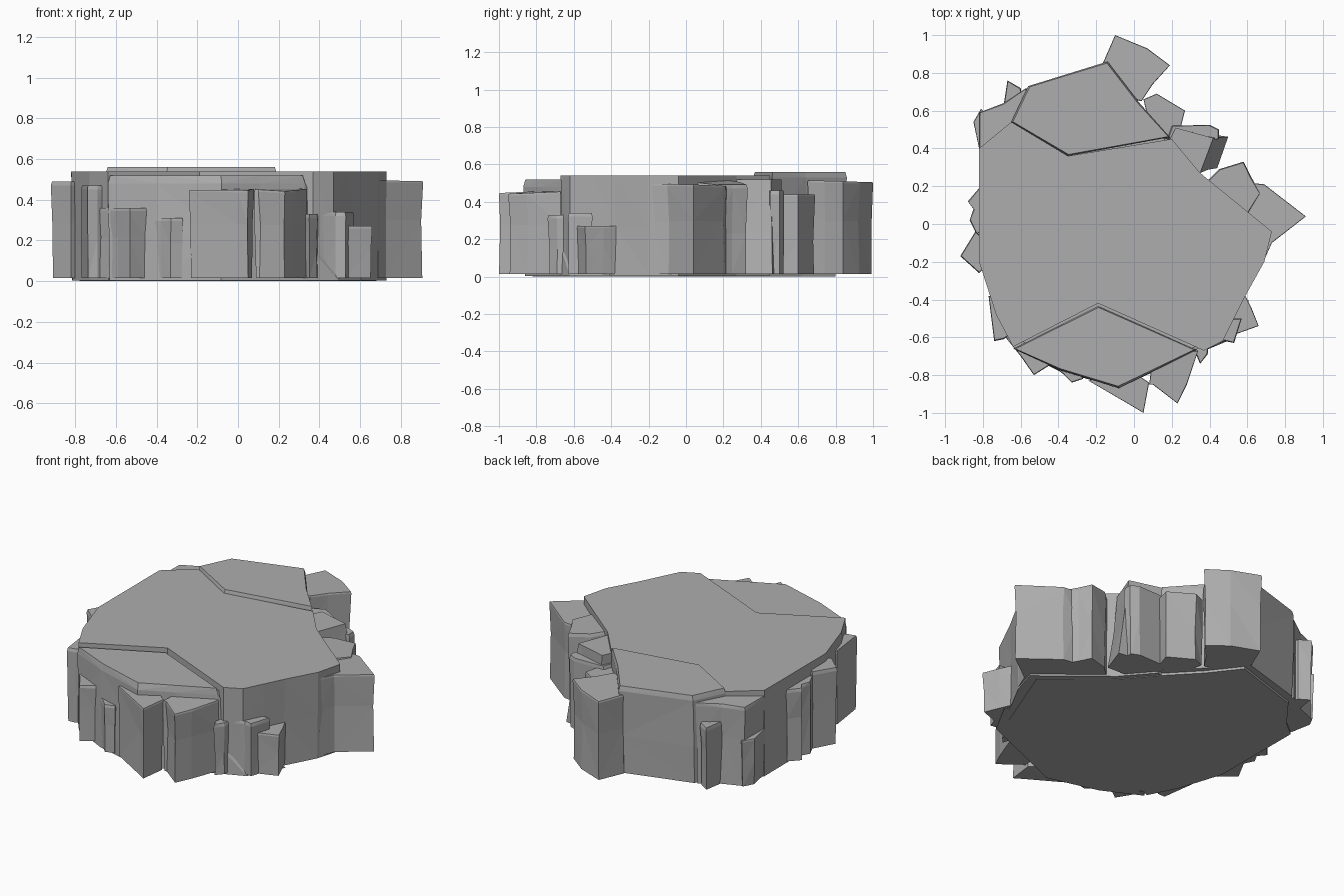
import bpy, bmesh, random
from mathutils import Vector

random.seed(4)
if "Cube" in bpy.data.objects:
    bpy.data.objects.remove(bpy.data.objects["Cube"], do_unlink=True)

stone = bpy.data.materials.new("grey_stone")
stone.use_nodes = True
grey = (0.42, 0.42, 0.42, 1)
stone.diffuse_color = grey
stone.node_tree.nodes["Principled BSDF"].inputs["Base Color"].default_value = grey


def stone_block(name, outline, top, foot=None, base=0.015, bevel=0.0, rough=0.012, tilt=(0, 0)):
    """Faceted prism: foot ring, rough middle ring, shoulder ring and flat top."""
    foot = foot or outline
    middle = Vector((sum(p[0] for p in outline), sum(p[1] for p in outline))) / len(outline)
    bm = bmesh.new()

    def ring(points, height, jitter=0.0, shrink=0.0, lean=(0, 0)):
        verts = []
        for p in points:
            p = Vector(p)
            inward = middle - p
            p += inward.normalized() * (shrink + random.uniform(0, jitter))
            rise = (p.x - middle.x) * lean[0] + (p.y - middle.y) * lean[1]
            verts.append(bm.verts.new((p.x, p.y, height + rise)))
        return verts

    halfway = [Vector(a).lerp(Vector(b), 0.5) for a, b in zip(outline, foot)]
    rings = [ring(foot, base, rough),
             ring(halfway, (base + top) * random.uniform(0.4, 0.6), rough)]
    if bevel:
        rings.append(ring(outline, top - bevel, 0, 0, tilt))
    rings.append(ring(outline, top, 0, bevel * 0.3, tilt))
    count = len(outline)
    for low, high in zip(rings, rings[1:]):
        for i in range(count):
            j = (i + 1) % count
            bm.faces.new((low[i], low[j], high[j], high[i]))
    bm.faces.new(rings[0][::-1])
    bm.faces.new(rings[-1])
    bmesh.ops.triangulate(bm, faces=bm.faces[:])
    bmesh.ops.recalc_face_normals(bm, faces=bm.faces[:])
    mesh = bpy.data.meshes.new(name)
    bm.to_mesh(mesh)
    bm.free()
    mesh.materials.append(stone)
    obj = bpy.data.objects.new(name, mesh)
    bpy.context.collection.objects.link(obj)
    return obj


# Solid heart that closes the cracks between the slabs
stone_block("inner_core",
            [(-.78, .4), (-.78, -.2), (-.6, -.62), (-.08, -.82), (.35, -.64), (.5, -.5),
             (.68, -.04), (.33, .25), (.18, .43), (0, .62), (-.14, .8), (-.58, .66)],
            .5, base=0.0, rough=0)

# Large middle slab, open at the front and back for the two wedges
stone_block("middle_slab",
            [(-.82, .4), (-.82, -.2), (-.73, -.48), (-.64, -.65), (-.19, -.42), (.37, -.67),
             (.47, -.62), (.53, -.5), (.59, -.38), (.69, -.2), (.73, -.04), (.35, .27),
             (.2, .45), (-.35, .36), (-.65, .54)],
            .54, base=0.004, rough=.008)

# Front wedge, spreading to the right at its foot under a slanting crack
stone_block("front_wedge",
            [(-.64, -.66), (-.19, -.43), (.33, -.665), (.12, -.77), (-.08, -.87), (-.4, -.77)],
            .52, base=0.004, bevel=.04,
            foot=[(-.64, -.66), (0, -.4), (.62, -.4), (.5, -.62), (-.08, -.87), (-.4, -.78)])

# Back wedge, raised a little over the rest
stone_block("back_wedge",
            [(-.65, .54), (-.35, .36), (.19, .46), (.03, .64), (-.14, .86), (-.56, .73)],
            .56, bevel=.03,
            foot=[(-.66, .55), (-.3, .4), (.2, .45), (.02, .65), (-.14, .84), (-.57, .72)])

# Front stones
stone_block("front_stone_wide", [(-.24, -.83), (0, -.97), (.05, -1), (.08, -.84), (-.05, -.75)],
            .45, bevel=.01, tilt=(.02, .04))
stone_block("front_stone_right", [(.08, -.85), (.1, -.85), (.23, -.95), (.28, -.85), (.34, -.67), (.1, -.7)],
            .45, bevel=.01, tilt=(-.02, .05))
stone_block("front_stone_left", [(-.68, -.6), (-.6, -.7), (-.53, -.8), (-.45, -.75), (-.4, -.65)],
            .36, bevel=.015)
stone_block("front_stone_small", [(-.45, -.74), (-.38, -.79), (-.33, -.84), (-.27, -.82), (-.28, -.7)],
            .31, bevel=.015)
stone_block("corner_stone_thin", [(.32, -.67), (.35, -.74), (.39, -.69), (.4, -.6)], .33, bevel=.02)
stone_block("corner_stone_middle", [(.4, -.65), (.48, -.62), (.53, -.63), (.57, -.5), (.45, -.5)],
            .34, bevel=.02)
stone_block("corner_stone_low", [(.52, -.59), (.66, -.54), (.62, -.44), (.58, -.36), (.48, -.45)],
            .27, bevel=.01)

# Right hand stones
stone_block("side_stone_point", [(.69, -.19), (.73, -.1), (.91, .04), (.69, .21), (.6, .22), (.5, .05)],
            .49, bevel=.01, tilt=(.01, -.03))
stone_block("side_stone_back", [(.6, .05), (.67, .16), (.62, .25), (.58, .33), (.45, .29), (.36, .2)],
            .5, bevel=.02, tilt=(-.1, -.05))

# Back right stones
stone_block("back_stone_sloped", [(.19, .45), (.22, .51), (.42, .455), (.35, .27), (.2, .3)], .52,
            foot=[(.19, .46), (.24, .51), (.51, .465), (.45, .29), (.2, .3)])
stone_block("back_stone_ledge", [(.18, .46), (.2, .52), (.4, .525), (.45, .5), (.45, .45), (.2, .4)],
            .46, bevel=.02)
stone_block("back_stone_mid", [(.05, .66), (.12, .69), (.27, .6), (.24, .48), (.1, .45)],
            .44, bevel=.01)
stone_block("back_stone_tall", [(-.17, .84), (-.1, 1), (.07, .93), (.19, .84), (.1, .74), (.04, .65), (-.08, .68)],
            .51, bevel=.01, tilt=(0, -.03))

# Back left stones
stone_block("left_corner_stone", [(-.82, .38), (-.82, .59), (-.69, .64), (-.57, .72), (-.55, .5)],
            .51, bevel=.02, tilt=(.05, 0))
stone_block("left_corner_tall", [(-.6, .72), (-.67, .76), (-.69, .63), (-.58, .6)], .4, bevel=.02)
stone_block("left_corner_low", [(-.81, .61), (-.85, .54), (-.82, .4), (-.7, .5)], .3, bevel=.01)

# Left hand stones
stone_block("left_stone_point", [(-.84, -.04), (-.92, -.17), (-.82, -.26), (-.7, -.15)], .49, bevel=.02)
stone_block("left_stone_thin", [(-.82, .19), (-.88, .12), (-.85, .08), (-.87, .02), (-.83, -.06), (-.75, .05)],
            .46, bevel=.02)
stone_block("left_stone_front", [(-.77, -.38), (-.74, -.62), (-.69, -.61), (-.6, -.55), (-.68, -.4)],
            .47, bevel=.02)
